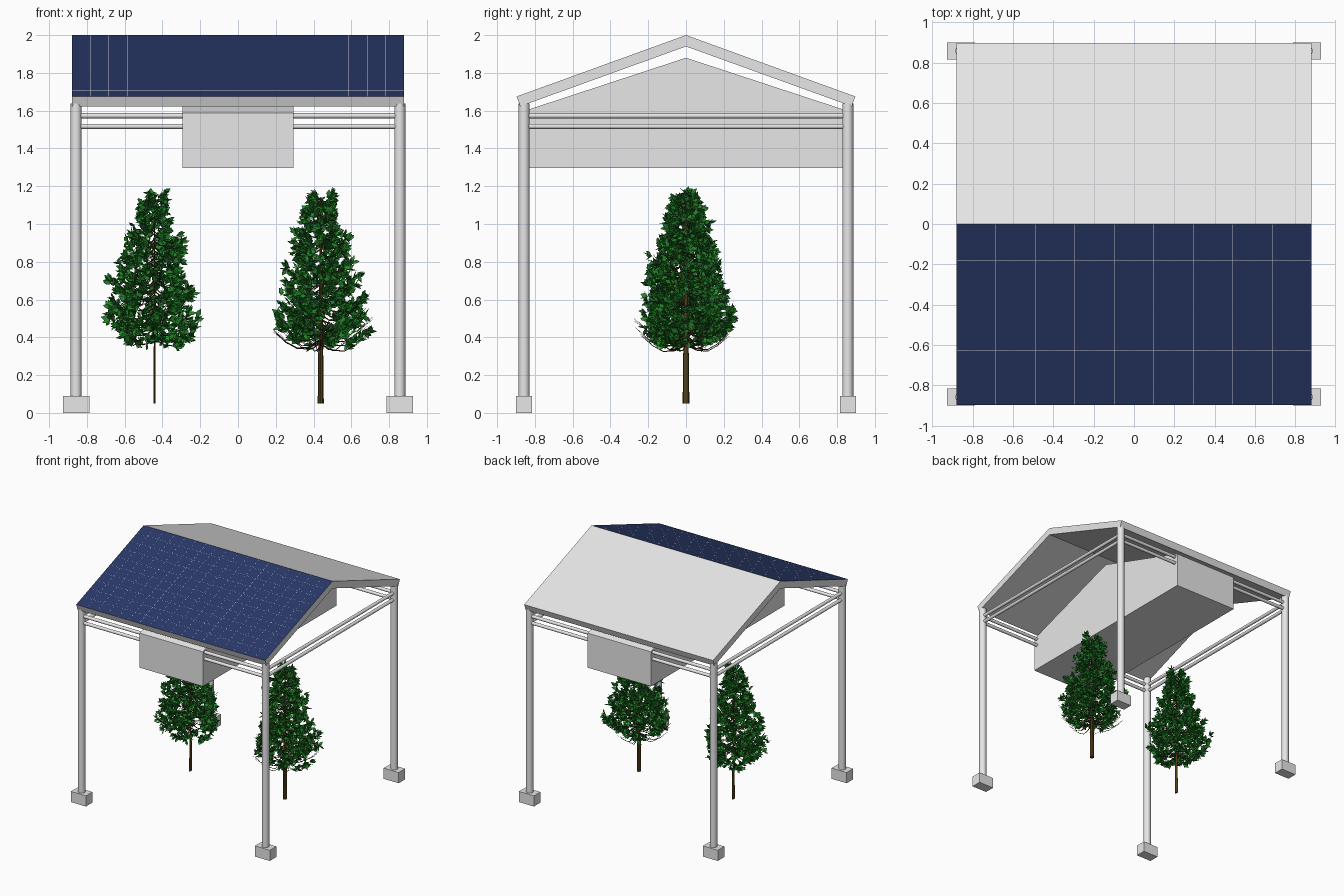
import bpy, bmesh, math, random
from mathutils import Vector, Matrix

if "Cube" in bpy.data.objects:
    bpy.data.objects.remove(bpy.data.objects["Cube"])

def mat(name, rgb):
    m = bpy.data.materials.new(name)
    m.diffuse_color = (*rgb, 1)
    m.use_nodes = True
    m.node_tree.nodes["Principled BSDF"].inputs["Base Color"].default_value = m.diffuse_color
    return m

GREY = mat("light_grey", (0.8, 0.8, 0.8))
NAVY = mat("panel_navy", (0.022, 0.041, 0.138))
LEAF = mat("leaf_green", (0.018, 0.235, 0.022))
DARK = mat("leaf_dark_green", (0.013, 0.165, 0.018))
BARK = mat("trunk_brown", (0.09, 0.055, 0.009))
TWIG = mat("twig_brown", (0.075, 0.027, 0.01))

def finish(bm, name, *mats):
    me = bpy.data.meshes.new(name)
    bm.to_mesh(me)
    bm.free()
    for m in mats:
        me.materials.append(m)
    ob = bpy.data.objects.new(name, me)
    bpy.context.collection.objects.link(ob)
    return ob

def box(name, c, s, m):
    bm = bmesh.new()
    bmesh.ops.create_cube(bm, size=1, matrix=Matrix.Translation(c) @ Matrix.Diagonal((*s, 1)))
    return finish(bm, name, m)

def add_tube(bm, a, b, r1, r2, sides, caps=True):
    a, b = Vector(a), Vector(b)
    d = b - a
    rot = d.to_track_quat('Z', 'Y').to_matrix().to_4x4()
    bmesh.ops.create_cone(bm, cap_ends=caps, segments=sides, radius1=r1, radius2=r2,
                          depth=d.length, matrix=Matrix.Translation((a + b) / 2) @ rot)

def rod(name, a, b, r):
    bm = bmesh.new()
    add_tube(bm, a, b, r, r, 20)
    for f in bm.faces:
        f.smooth = len(f.verts) == 4
    return finish(bm, name, GREY)

def prism(name, pts, hx, *mats):
    """Extrude a (y, z) outline along x from -hx to hx."""
    bm = bmesh.new()
    f = bm.faces.new([bm.verts.new((-hx, y, z)) for y, z in pts])
    ex = bmesh.ops.extrude_face_region(bm, geom=[f])
    bmesh.ops.translate(bm, vec=(2 * hx, 0, 0),
                        verts=[v for v in ex['geom'] if isinstance(v, bmesh.types.BMVert)])
    bmesh.ops.recalc_face_normals(bm, faces=bm.faces)
    return finish(bm, name, *mats)

# Posts, footings and paired rails
P = 0.857
for sx in (-1, 1):
    for sy in (-1, 1):
        box("footing", (sx * P, sy * P, 0.045), (0.14, 0.086, 0.09), GREY)
        rod("post", (sx * P, sy * P, 0.08), (sx * P, sy * P, 1.637), 0.0285)
for s in (-1, 1):
    for z in (1.573, 1.517):
        rod("front_back_rail", (-P, s * P, z), (P, s * P, z), 0.0135)
        rod("side_rail", (s * P, -P, z), (s * P, P, z), 0.0135)

# Pitched roof slab, front slope coloured as solar panel
roof = prism("roof", [(-0.897, 1.675), (0, 2.0), (0.897, 1.675),
                      (0.877, 1.623), (0, 1.94), (-0.877, 1.623)], 0.88, GREY, NAVY)
for f in roof.data.polygons:
    if f.normal.z > 0.5 and f.normal.y < -0.1:
        f.material_index = 1

# Hairline light seams between the solar cells
bm = bmesh.new()
def slope(x, t):
    return bm.verts.new((x, -0.897 * t, 2.0 - 0.325 * t + 0.0006))
def seam(x0, x1, t0, t1):
    bm.faces.new([slope(x0, t1), slope(x1, t1), slope(x1, t0), slope(x0, t0)])
for i in range(1, 18):
    x = -0.88 + 1.76 * i / 18
    w = 0.0008 if i % 6 == 0 else 0.0004
    seam(x - w, x + w, 0.004, 0.998)
for j in range(1, 10):
    seam(-0.878, 0.878, j / 10 - 0.0004, j / 10 + 0.0004)
finish(bm, "cell_seams", GREY)

# Gabled box hanging under the roof
prism("hanging_box", [(-0.888, 1.297), (0.888, 1.297), (0.888, 1.588), (0, 1.88), (-0.888, 1.588)],
      0.294, GREY)

# Trees
PROFILE = [(0.36, 0.26), (0.45, 0.29), (0.55, 0.285), (0.7, 0.235), (0.85, 0.18),
           (1.0, 0.12), (1.1, 0.085), (1.2, 0.04)]

def reach(z):
    for (z0, r0), (z1, r1) in zip(PROFILE, PROFILE[1:]):
        if z <= z1:
            return r0 + (r1 - r0) * max(0, z - z0) / (z1 - z0)
    return 0.03

def tree(name, cx, seed, trunk_flat, bare):
    rnd = random.Random(seed)
    # trunk
    bm = bmesh.new()
    add_tube(bm, (0, 0, 0.05), (0, 0, 1.14), 0.018, 0.004, 10)
    bmesh.ops.scale(bm, vec=(trunk_flat, 1, 1), verts=bm.verts)
    bmesh.ops.translate(bm, vec=(cx, 0, 0), verts=bm.verts)
    finish(bm, name + "_trunk", BARK)

    tw, lf = bmesh.new(), bmesh.new()
    n = 78
    for i in range(n + bare):
        leafy = i < n
        z0 = 0.39 + 0.76 * (i / n) ** 1.1 if leafy else rnd.uniform(0.36, 0.44)
        ang = i * 2.39996 + rnd.uniform(-0.3, 0.3)
        L = reach(z0) * (rnd.uniform(0.7, 1.06) if leafy else rnd.uniform(0.9, 1.08)) - 0.012
        out = Vector((math.cos(ang), math.sin(ang), 0))
        side = Vector((-out.y, out.x, 0))
        sag = 0.05 * min(1, L / 0.2)

        def at(t):
            return Vector((cx, 0, z0)) + out * L * t + Vector(
                (0, 0, -sag * math.sin(math.pi * t) + 0.06 * t * t * L / 0.25))
        # drooping branch with upturned tip
        for k in range(4):
            add_tube(tw, at(k / 4), at((k + 1) / 4), 0.004 - 0.0008 * k, 0.0032 - 0.0008 * k, 4, False)
        if not leafy:
            for s in (-1, 1):
                add_tube(tw, at(0.7), at(0.95) + side * s * 0.04, 0.0015, 0.0008, 3, False)
            continue
        # larger leaf blades fanned out in clumps along the outer part
        for _ in range(int(4 + L * 42)):
            t = rnd.uniform(0.42, 0.95)
            c = at(t) + side * rnd.gauss(0, 0.12 * L + 0.005) + Vector(
                (0, 0, rnd.uniform(-0.012, 0.03)))
            for _ in range(4):
                d = (out * rnd.uniform(0.1, 1) + side * rnd.uniform(-0.9, 0.9)
                     + Vector((0, 0, rnd.uniform(-0.5, 1.0)))).normalized()
                w = d.cross(Vector([rnd.gauss(0, 1) for _ in range(3)])).normalized()
                ln, wd = rnd.uniform(0.035, 0.052), rnd.uniform(0.009, 0.015)
                q = [c - d * 0.008, c + d * ln * 0.5 + w * wd, c + d * ln, c + d * ln * 0.5 - w * wd]
                f = lf.faces.new([lf.verts.new(v) for v in q])
                f.material_index = 1 if rnd.random() < 0.4 else 0
    finish(tw, name + "_branches", TWIG)
    finish(lf, name + "_foliage", LEAF, DARK)

tree("left_tree", -0.442, 3, 0.3, 0)
tree("right_tree", 0.438, 8, 0.95, 14)
